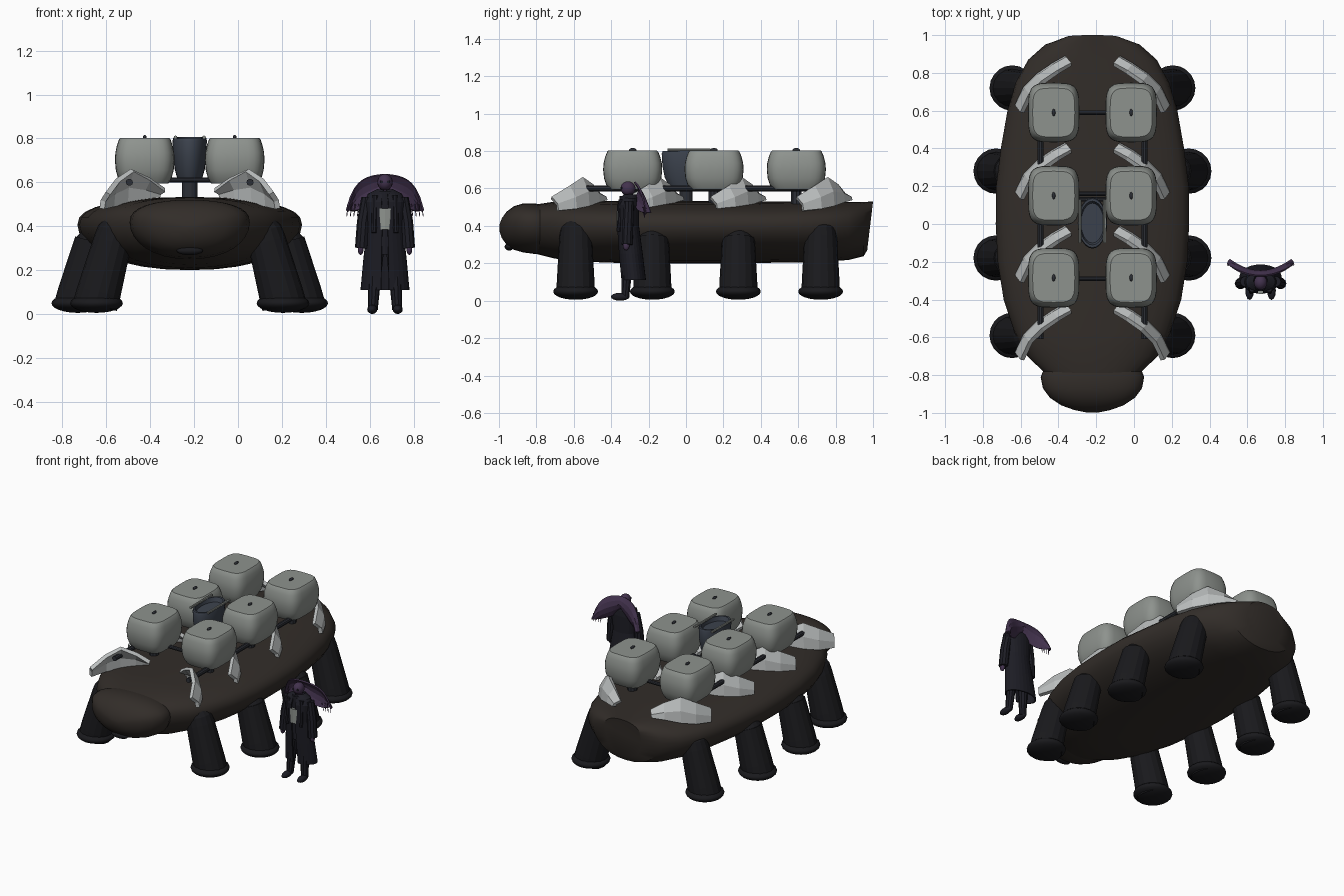
import bpy, math
from math import sin, cos, pi, radians
from mathutils import Vector

if "Cube" in bpy.data.objects:
    bpy.data.objects.remove(bpy.data.objects["Cube"])

CX = -0.22          # centre line of the beast


def mat(name, r, g, b):
    m = bpy.data.materials.new(name)
    m.diffuse_color = (r, g, b, 1)
    m.use_nodes = True
    m.node_tree.nodes["Principled BSDF"].inputs["Base Color"].default_value = m.diffuse_color
    return m


HIDE = mat("hide", .032, .026, .022)
LEG = mat("leg_hide", .010, .010, .012)
TANK = mat("tank_grey", .27, .29, .27)
PLATE = mat("plate_pale", .50, .52, .52)
METAL = mat("metal_blue", .045, .055, .075)
PIPE = mat("pipe_dark", .025, .028, .036)
CLOTH = mat("cloth", .012, .012, .018)
SKIN = mat("purple_skin", .055, .032, .075)


def make(name, verts, faces, m, smooth=None):
    me = bpy.data.meshes.new(name)
    me.from_pydata([tuple(v) for v in verts], [], faces)
    ob = bpy.data.objects.new(name, me)
    bpy.context.collection.objects.link(ob)
    me.materials.append(m)
    bpy.context.view_layer.objects.active = ob
    ob.select_set(True)
    bpy.ops.object.mode_set(mode='EDIT')
    bpy.ops.mesh.select_all(action='SELECT')
    bpy.ops.mesh.normals_make_consistent(inside=False)
    bpy.ops.object.mode_set(mode='OBJECT')
    if smooth:
        bpy.ops.object.shade_smooth_by_angle(angle=radians(smooth))
    ob.select_set(False)
    return ob


def loft(name, rings, m, closed=True, smooth=None, thick=0):
    n = len(rings[0])
    faces = []
    for i in range(len(rings) - 1):
        for j in range(n if closed else n - 1):
            k = (j + 1) % n
            faces.append((i*n + j, i*n + k, (i+1)*n + k, (i+1)*n + j))
    if closed:
        faces += [tuple(range(n)), tuple(range((len(rings)-1)*n, len(rings)*n))]
    ob = make(name, [v for r in rings for v in r], faces, m, smooth)
    if thick:
        mod = ob.modifiers.new("thickness", 'SOLIDIFY')
        mod.thickness, mod.offset = thick, 0
    return ob


def sp(v, p):
    return math.copysign(abs(v) ** p, v)


def oval(cx, cy, z, rx, ry, n=16, p=1.0, a0=0, a1=2*pi, tilt=0):
    """Horizontal (super)ellipse; a partial arc when a1-a0 < 2 pi."""
    full = a1 - a0 > 6.28
    out = []
    for i in range(n):
        a = a0 + (a1 - a0) * i / (n if full else n - 1)
        dy = ry * sp(sin(a), p)
        out.append((cx + rx * sp(cos(a), p), cy + dy, z + tilt * dy))
    return out


def tube(name, stations, m, n=14, smooth=None):
    """Round bar through (point, radius) stations in a straight line."""
    a, b = Vector(stations[0][0]), Vector(stations[-1][0])
    q = (b - a).to_track_quat('Z', 'Y')
    return loft(name, [[Vector(c) + q @ Vector((r*cos(2*pi*i/n), r*sin(2*pi*i/n), 0))
                        for i in range(n)] for c, r in stations], m, smooth=smooth)


def ball(name, c, r, m, n=16):
    bpy.ops.mesh.primitive_uv_sphere_add(segments=n, ring_count=n // 2 + 2, radius=1, location=c)
    ob = bpy.context.object
    ob.name, ob.scale = name, r
    ob.data.materials.append(m)
    bpy.ops.object.shade_smooth_by_angle(angle=radians(40))
    ob.select_set(False)
    return ob


def section(y, hw, zt, zb, slant=0, n=32):
    zm = zb + (zt - zb) * .62
    ring = []
    for i in range(n):
        a = 2*pi*i/n
        s = sin(a)
        z = zm + ((zt - zm) * sp(s, .8) if s > 0 else (zm - zb) * s)
        ring.append((CX + hw * sp(cos(a), .9), y + slant * (z - zt), z))
    return ring


# body and head
body = [(-.80, .24, .515, .25), (-.70, .345, .53, .225), (-.58, .41, .532, .21),
        (-.40, .47, .533, .203), (-.2, .502, .533, .2), (0, .512, .533, .2),
        (.2, .51, .533, .2), (.4, .485, .53, .202), (.6, .45, .53, .205),
        (.75, .405, .53, .208), (.87, .34, .527, .218), (.95, .25, .528, .238)]
loft("body", [section(*b) for b in body] + [section(1.0, .14, .53, .27, .12)], HIDE, smooth=35)
head = [(-.78, .262, .515, .25), (-.81, .274, .52, .25), (-.87, .262, .52, .258),
        (-.92, .225, .505, .272), (-.96, .165, .475, .30), (-.985, .095, .44, .335),
        (-.998, .03, .405, .375)]
loft("head", [section(*h) for h in head], HIDE, smooth=35)
ball("mouth", (CX, -.945, .288), (.06, .025, .02), LEG)

for s in (-1, 1):
    # legs and feet
    for fy, fx, top in ((-.59, .425, .44), (-.18, .51, .39), (.28, .51, .39), (.72, .425, .44)):
        pt = lambda z: (CX + s * (fx - .27 * (z - .06)), fy, z)
        tube("leg", [(pt(.04), .102), (pt(.1), .101), (pt(.33), .088), (pt(top - .06), .082),
                     (pt(top - .02), .06), (pt(top), .025)], LEG, 16)
        ball("foot", (CX + s * fx, fy, .049), (.12, .12, .044), LEG, 20)
    # shoulder plates: x offset, y offset, bottom, top
    prof = ((.40, -.125, .48, .55), (.355, -.03, .49, .61), (.29, .035, .505, .655),
            (.21, .09, .525, .615), (.14, .13, .535, .565))
    for row in (-.56, -.15, .29, .75):
        low, mid, high = [], [], []
        for x, y, b, t in prof:
            low.append((CX + s * x, row + y, b))
            mid.append((CX + s * (x - .005), row + y - .005, (b + t) / 2))
            high.append((CX + s * (x - .028), row + y - .035, t))
        loft("shoulder_plate", [low, mid, high], PLATE, closed=False, thick=.025)
    # long rails
    tube("rail", [((CX + s*.275, -.61, .6), .016), ((CX + s*.275, .74, .6), .016)], PIPE, 10)
    # cargo tanks with a knob on the lid
    tx = CX + s * .205
    for ty in (-.285, .15, .59):
        loft("tank", [oval(tx, ty, z, .136*k, .158*k, 28, .5) for z, k in
                      ((.595, .8), (.62, .9), (.655, .97), (.70, 1), (.735, .985),
                       (.77, .93), (.797, .86), (.803, .82))], TANK, smooth=25)
        ball("tank_knob", (tx, ty, .806), (.009, .02, .01), PIPE, 10)
        tube("tank_support", [((tx, ty, .5), .03), ((tx, ty, .61), .03)], PIPE, 10)

# cross bars
for y in (-.29, .13, .16, .59):
    tube("cross_bar", [((CX - .28, y, .61), .012), ((CX + .28, y, .61), .012)], PIPE, 10)

# rider's basket seat
loft("basket_seat", [oval(CX, .005, z, .078*k, .135*k, 24, tilt=t) for z, k, t in
                     ((.615, .72, .0), (.66, .88, 0), (.72, .97, 0), (.79, 1, .03), (.803, .96, .03),
                      (.803, .86, .03), (.775, .78, .03))], METAL, smooth=35)
tube("seat_post", [((CX, 0, .5), .035), ((CX, 0, .63), .035)], PIPE)
for s in (-1, 1):
    tube("seat_handle", [((CX + s*.065, -.1, .805), .008), ((CX + s*.065, .13, .805), .008)], TANK, 8)

# standing figure: open coat, torso, shirt
FX = .67
g = .16
loft("coat", [oval(FX, y, z, rx, ry, 25, 1, -pi/2 + g, 3*pi/2 - g) for z, y, rx, ry in
              ((.565, -.30, .035, .03), (.545, -.305, .075, .045), (.51, -.31, .09, .055),
               (.40, -.31, .078, .055), (.25, -.295, .095, .06), (.11, -.28, .108, .062))],
     CLOTH, closed=False, thick=.008)
loft("torso", [oval(FX, -.31, z, rx, .045) for z, rx in
               ((.27, .06), (.40, .06), (.53, .075), (.56, .035))], CLOTH)
loft("shirt", [oval(FX, -.345, z, rx, .026, 12) for z, rx in
               ((.385, .036), (.43, .043), (.48, .047))], TANK)
tube("neck", [((FX, -.3, .54), .022), ((FX, -.305, .59), .02)], SKIN, 10)
ball("figure_head", (FX, -.31, .60), (.035, .04, .038), SKIN)
for s in (-1, 1):
    tube("trouser_leg", [((FX + s*.055, -.325, .02), .022), ((FX + s*.04, -.305, .3), .036)], CLOTH, 10)
    ball("boot", (FX + s*.058, -.352, .021), (.023, .05, .021), CLOTH, 12)
    tube("sleeve", [((FX + s*.107, -.315, .30), .03), ((FX + s*.098, -.31, .42), .03),
                    ((FX + s*.08, -.305, .53), .028)], CLOTH, 10)
    ball("hand", (FX + s*.111, -.32, .295), (.014, .018, .026), SKIN, 10)
    tube("eye", [((FX + s*.015, -.348, .602), .007), ((FX + s*.014, -.335, .602), .007)], CLOTH, 8)
    # lapel
    tube("lapel", [((FX + s*.05, -.36, .37), .012), ((FX + s*.045, -.345, .54), .016)], CLOTH, 8)
    # fringe strands at the fan tips
    for i in range(4):
        x = FX + s * (.12 + .016 * i)
        tube("fan_strand", [((x, -.232 + .006*i, .50), .004), ((x + s*.006, -.222, .445), .0015)], SKIN, 5)

# head fan: arched membrane behind the head
ts = [i / 10 for i in range(-10, 11)]
rings = []
for k in (0, .25, .5, .75, 1):
    rings.append([(FX + t * (.15 + .025 * k), -.275 + .06*t*t + .025*sin(pi*k),
                   (1 - k) * (.55 - .16*abs(t) + .08*t*t) + k * (.635 - .06*t*t - .105*t**6))
                  for t in ts])
loft("head_fan", rings, SKIN, closed=False, thick=.01)
